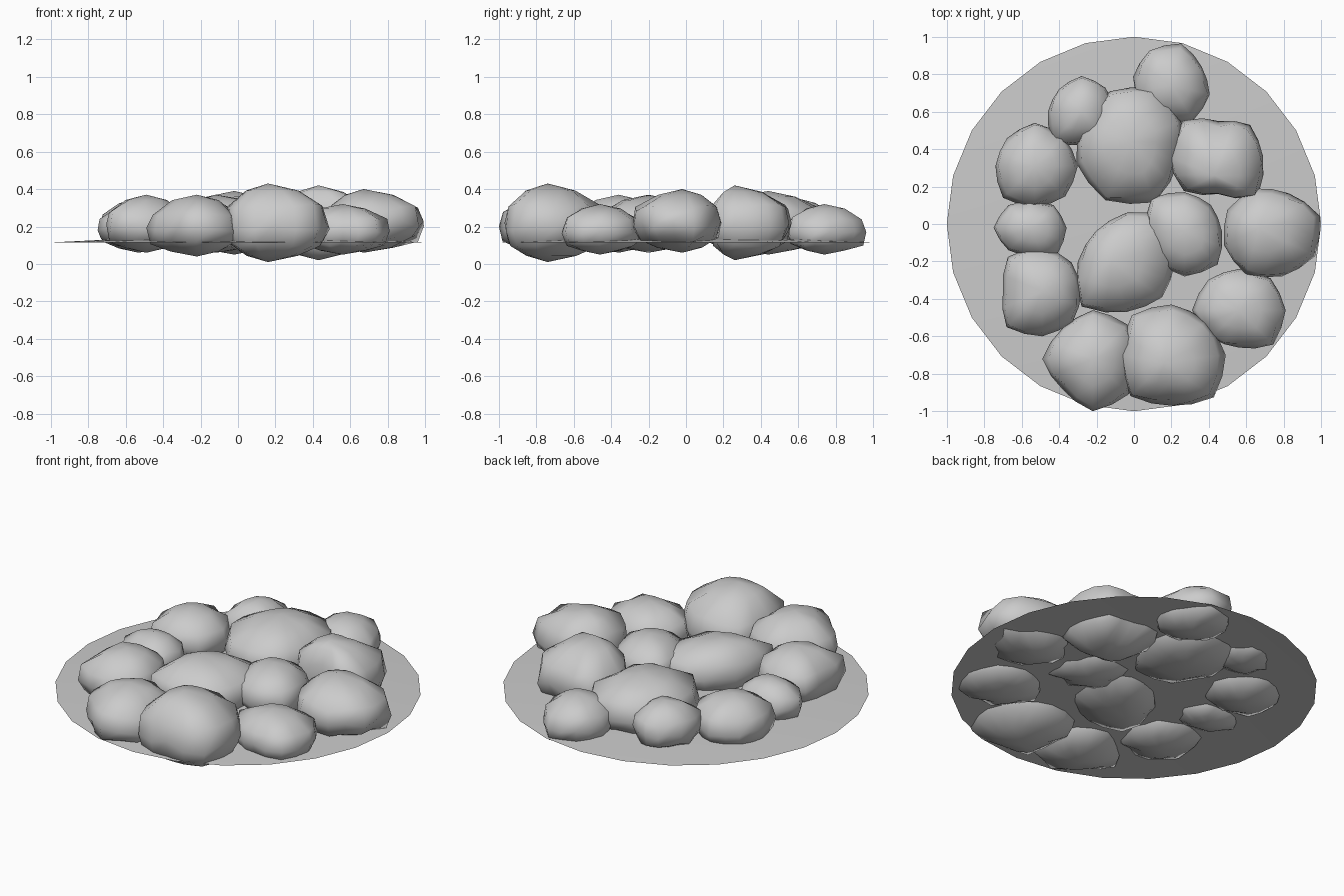
import bpy
import bmesh
import random
from math import cos, sin, radians, tau

random.seed(4)
cube = bpy.data.objects.get("Cube")
if cube:
    bpy.data.objects.remove(cube)


def make_material(name, value):
    mat = bpy.data.materials.new(name)
    mat.use_nodes = True
    colour = (value, value, value, 1)
    mat.diffuse_color = colour
    mat.node_tree.nodes["Principled BSDF"].inputs["Base Color"].default_value = colour
    return mat


stone_grey = make_material("stone grey", 0.6)


def loft(name, rings, bottom=None, top=None):
    """Join rings of points with faces, closing each end that has a pole."""
    bm = bmesh.new()
    loops = [[bm.verts.new(p) for p in ring] for ring in rings]
    count = len(loops[0])
    for low, high in zip(loops, loops[1:]):
        for i in range(count):
            j = (i + 1) % count
            bm.faces.new((low[i], low[j], high[j], high[i]))
    for pole, loop, flip in ((bottom, loops[0], True), (top, loops[-1], False)):
        if pole is None:
            continue
        tip = bm.verts.new(pole)
        for i in range(count):
            edge = [loop[i], loop[(i + 1) % count]]
            if flip:
                edge.reverse()
            bm.faces.new(edge + [tip])
    for face in bm.faces:
        face.smooth = True
    mesh = bpy.data.meshes.new(name)
    bm.to_mesh(mesh)
    bm.free()
    mesh.materials.append(stone_grey)
    obj = bpy.data.objects.new(name, mesh)
    bpy.context.collection.objects.link(obj)
    return obj


# Ring scale and height fraction, from the underside of a rock to its crown
LEVELS = ((0.5, 0.08), (0.9, 0.22), (1.0, 0.45), (0.92, 0.7), (0.5, 0.91))


def rock(name, centre, heights, radii, turn=0, peak=(0, 0)):
    """An angular stone whose widest outline is given by radii around its centre.
    The peak shifts its crown and its lowest point sideways."""
    x, y = centre
    low, high = heights
    outline = []
    for i, r in enumerate(radii):
        following = radii[(i + 1) % len(radii)]
        outline += [r, (r + following) * 0.482]
    rings = []
    for scale, level in LEVELS:
        shift = 1 - scale
        ring = []
        for i, r in enumerate(outline):
            angle = radians(turn) + tau * i / len(outline)
            wobble = 1 if scale == 1 else random.uniform(0.95, 1.04)
            reach = r * scale * wobble
            lift = random.uniform(-0.05, 0.05) if 0.1 < level < 0.9 else 0
            ring.append((x + peak[0] * shift + reach * cos(angle),
                         y + peak[1] * shift + reach * sin(angle),
                         low + (high - low) * (level + lift)))
        rings.append(ring)
    px, py = x + peak[0], y + peak[1]
    return loft(name, rings, (px, py, low), (px, py, high))


# Thin ground disc, slightly domed
disc_rings = [[(r * cos(tau * i / 24), r * sin(tau * i / 24), z) for i in range(24)]
              for r, z in ((1, 0.115), (0.7, 0.13))]
loft("ground_disc", disc_rings, top=(0, 0, 0.14))

# Rocks along the back
rock("rock_back_tip", (0.2, 0.74), (0.05, 0.32),
     (.21, .19, .23, .22, .21, .2, .2, .22), turn=-13)
rock("rock_back_right", (-0.28, 0.6), (0.08, 0.35),
     (.18, .18, .19, .17, .18, .22, .18, .2))
rock("rock_back_centre", (-0.02, 0.44), (0.05, 0.39),
     (.29, .31, .29, .28, .31, .34, .35, .28), turn=22)
rock("rock_back_left", (0.45, 0.36), (0.02, 0.42),
     (.24, .24, .19, .27, .27, .26, .2, .3), peak=(-0.02, -0.1))

# Rocks on the left side
rock("rock_left", (0.72, -0.04), (0.06, 0.4),
     (.285, .23, .24, .25, .25, .26, .25, .28), turn=17, peak=(-0.05, 0.02))
rock("rock_front_left", (0.56, -0.46), (0.05, 0.32),
     (.25, .24, .22, .23, .25, .21, .2, .26))

# Rocks along the front
rock("rock_front", (0.2, -0.7), (0.01, 0.43),
     (.29, .26, .27, .3, .27, .31, .27, .32), peak=(-0.04, -0.04))
rock("rock_front_right", (-0.22, -0.72), (0.04, 0.37),
     (.23, .26, .26, .23, .27, .23, .28, .27))

# Rocks in the middle
rock("rock_centre", (-0.04, -0.2), (0.06, 0.37),
     (.26, .33, .26, .23, .26, .34, .27, .27), peak=(-0.08, 0))
rock("rock_centre_small", (0.27, -0.04), (0.08, 0.36),
     (.2, .2, .21, .25, .21, .22, .24, .25))

# Rocks on the right side
rock("rock_right_small", (-0.55, -0.02), (0.08, 0.32),
     (.19, .17, .14, .17, .2, .17, .15, .2))
rock("rock_right_front", (-0.49, -0.36), (0.06, 0.37),
     (.21, .22, .24, .26, .21, .27, .24, .23))
rock("rock_right_back", (-0.53, 0.31), (0.06, 0.35),
     (.23, .22, .23, .21, .21, .24, .22, .23))
